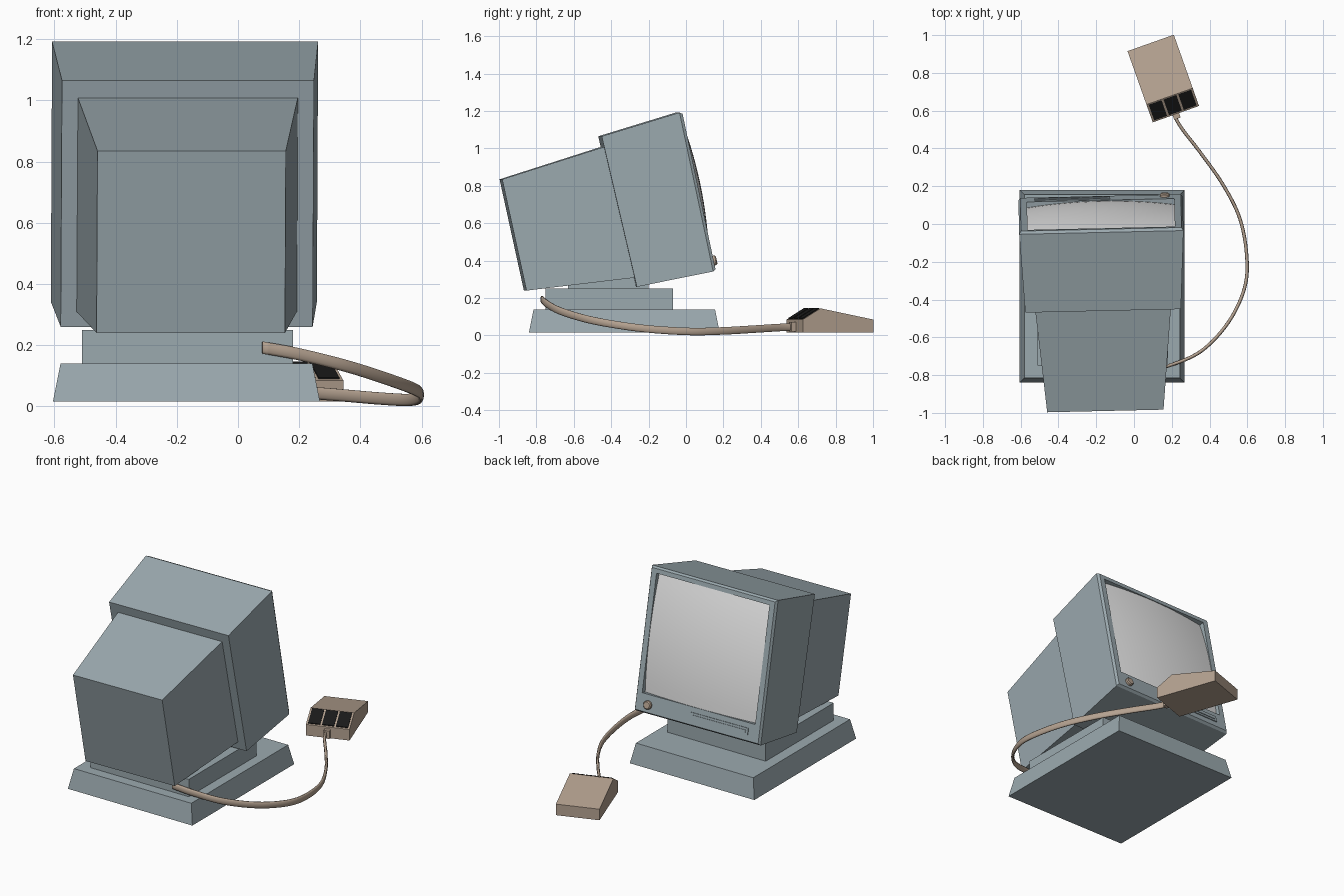
import bpy, bmesh, math
from mathutils import Matrix, Vector

cube = bpy.data.objects.get("Cube")
if cube:
    bpy.data.objects.remove(cube)


def material(name, color):
    m = bpy.data.materials.new(name)
    m.use_nodes = True
    m.diffuse_color = (*color, 1)
    bsdf = next(n for n in m.node_tree.nodes if n.type == 'BSDF_PRINCIPLED')
    bsdf.inputs["Base Color"].default_value = (*color, 1)
    return m


CASE = material("blue_grey_plastic", (0.33, 0.40, 0.43))
GLASS = material("pale_screen", (0.8, 0.8, 0.8))
BEIGE = material("beige_plastic", (0.46, 0.36, 0.28))
BLACK = material("black_buttons", (0.01, 0.01, 0.01))


def finish(bm, name, mat, matrix=Matrix(), smooth=False):
    bmesh.ops.recalc_face_normals(bm, faces=bm.faces[:])
    mesh = bpy.data.meshes.new(name)
    for f in bm.faces:
        f.smooth = smooth
    bm.to_mesh(mesh)
    bm.free()
    mesh.materials.append(mat)
    ob = bpy.data.objects.new(name, mesh)
    bpy.context.collection.objects.link(ob)
    ob.matrix_world = matrix
    return ob


def loft(name, rings, mat, matrix=Matrix(), smooth=False):
    """Skin matching rings of points and cap both ends."""
    bm = bmesh.new()
    loops = [[bm.verts.new(p) for p in ring] for ring in rings]
    n = len(loops[0])
    for a, b in zip(loops, loops[1:]):
        for i in range(n):
            j = (i + 1) % n
            bm.faces.new((a[i], a[j], b[j], b[i]))
    bm.faces.new(loops[0])
    bm.faces.new(loops[-1])
    return finish(bm, name, mat, matrix, smooth)


def slab(x0, x1, y0, y1, z):
    return [(x0, y0, z), (x1, y0, z), (x1, y1, z), (x0, y1, z)]


def upright(half, low, high):
    return [(-half, *low), (half, *low), (half, *high), (-half, *high)]


# Stand
loft("stand_base", [slab(-0.605, 0.268, -0.84, 0.18, 0.015),
                    slab(-0.58, 0.243, -0.815, 0.155, 0.14)], CASE)
loft("stand_pedestal", [slab(-0.51, 0.18, -0.75, -0.07, z) for z in (0.14, 0.25)], CASE)
loft("stand_neck", [slab(-0.4, 0.06, -0.63, -0.2, z) for z in (0.25, 0.32)], CASE)

# Monitor frame: slightly turned; the screen plane leans back
TURN = Matrix.Translation((-0.174, 0, 0)) @ Matrix.Rotation(math.radians(1.3), 4, 'Z')
FOOT, HEAD = Vector((0.15, 0.345)), Vector((-0.03, 1.195))
HEIGHT = (HEAD - FOOT).length
UP = (HEAD - FOOT).normalized()
OUT = Vector((UP.y, -UP.x))


def face(v, d):
    """Side-plane point at height v up the screen plane and d in front of it."""
    return tuple(FOOT + UP * v + OUT * d)


loft("monitor_rear", [upright(0.308, (-0.86, 0.24), (-0.99, 0.835)),
                      upright(0.363, (-0.25, 0.313), (-0.41, 1.02))], CASE, TURN)

HALF, LOW, TOP = 0.39, 0.117, 0.832
loft("monitor_front", [upright(0.412, (-0.272, 0.26), (-0.46, 1.065)),
                       upright(0.435, face(0, -0.015), face(HEIGHT, -0.015)),
                       upright(0.425, face(0.01, 0), face(HEIGHT - 0.01, 0)),
                       upright(HALF, face(LOW, 0), face(TOP, 0)),
                       upright(HALF, face(LOW, -0.04), face(TOP, -0.04))], CASE, TURN)

# Bulging screen
bm = bmesh.new()
bmesh.ops.create_grid(bm, x_segments=14, y_segments=14, size=1)
for vert in bm.verts:
    s, t = vert.co.x, vert.co.y
    bulge = 0.024 - 0.028 * (s * s + t * t)
    vert.co = (s * HALF, *face((LOW + TOP) / 2 + t * (TOP - LOW) / 2, bulge))
screen = finish(bm, "screen", GLASS, TURN, True)
if screen.data.polygons[0].normal.y < 0:
    screen.data.flip_normals()


def bezel_plate(name, x0, x1, v0, v1, depth):
    loft(name, [[(x0, *face(v0, d)), (x1, *face(v0, d)), (x1, *face(v1, d)), (x0, *face(v1, d))]
                for d in (-0.005, depth)], CASE, TURN)


# Bezel details
bezel_plate("drive_panel", -0.35, 0.05, 0.045, 0.085, 0.005)
bezel_plate("drive_slot", -0.335, 0.035, 0.058, 0.072, 0.009)


def knob_ring(radius, d):
    return [(0.34 + radius * math.cos(a), *face(0.056 + radius * math.sin(a), d))
            for a in (math.tau * i / 16 for i in range(16))]


loft("power_knob", [knob_ring(0.026, -0.01), knob_ring(0.026, 0.012), knob_ring(0.02, 0.018)],
     BEIGE, TURN)

# Mouse: wedge profile along its length
PLACE = Matrix.Translation((0.155, 0.77, 0)) @ Matrix.Rotation(math.radians(19.5), 4, 'Z')
profile = [(-0.2, 0.015), (0.2, 0.015), (0.2, 0.085), (-0.1, 0.145), (-0.2, 0.085)]
loft("mouse_body", [[(x, y, z) for y, z in profile] for x in (-0.13, 0.13)], BEIGE, PLACE)

# Three buttons on the sloping nose
for i, side in enumerate(("left", "middle", "right")):
    x = (i - 1) * 0.083
    rings = []
    for lift in (-0.004, 0.005):
        ring = []
        for dx, y in ((-1, -0.193), (1, -0.193), (1, -0.105), (-1, -0.105)):
            ring.append((x + dx * 0.036, y, 0.085 + (y + 0.2) * 0.6 + lift))
        rings.append(ring)
    loft("mouse_button_" + side, rings, BLACK, PLACE)
loft("cord_sleeve", [slab(-0.018, 0.018, -0.225, -0.19, z) for z in (0.022, 0.072)], BEIGE, PLACE)

# Flat cord swept along a smooth path
path = [Vector(p) for p in (
    (0.08, -0.77, 0.192), (0.2, -0.745, 0.17), (0.36, -0.67, 0.13), (0.5, -0.52, 0.085),
    (0.585, -0.34, 0.052), (0.597, -0.17, 0.032), (0.56, 0.03, 0.021), (0.47, 0.21, 0.025),
    (0.35, 0.38, 0.035), (0.25, 0.51, 0.043), (0.2, 0.6, 0.046))]
ends = [2 * path[0] - path[1]] + path + [2 * path[-1] - path[-2]]
points = []
for a, b, c, d in zip(ends, ends[1:], ends[2:], ends[3:]):
    for k in range(6):
        t = k / 6
        points.append(0.5 * (2 * b + (c - a) * t + (2 * a - 5 * b + 4 * c - d) * t ** 2
                             + (3 * b - a - 3 * c + d) * t ** 3))
points.append(path[-1])
rings = []
for i, p in enumerate(points):
    along = points[min(i + 1, len(points) - 1)] - points[max(i - 1, 0)]
    across = Vector((along.y, -along.x, 0)).normalized()
    rings.append([p + across * 0.009 * math.cos(a) + Vector((0, 0, 0.021 * math.sin(a)))
                  for a in (math.tau * j / 10 for j in range(10))])
loft("mouse_cord", rings, BEIGE, smooth=True)
